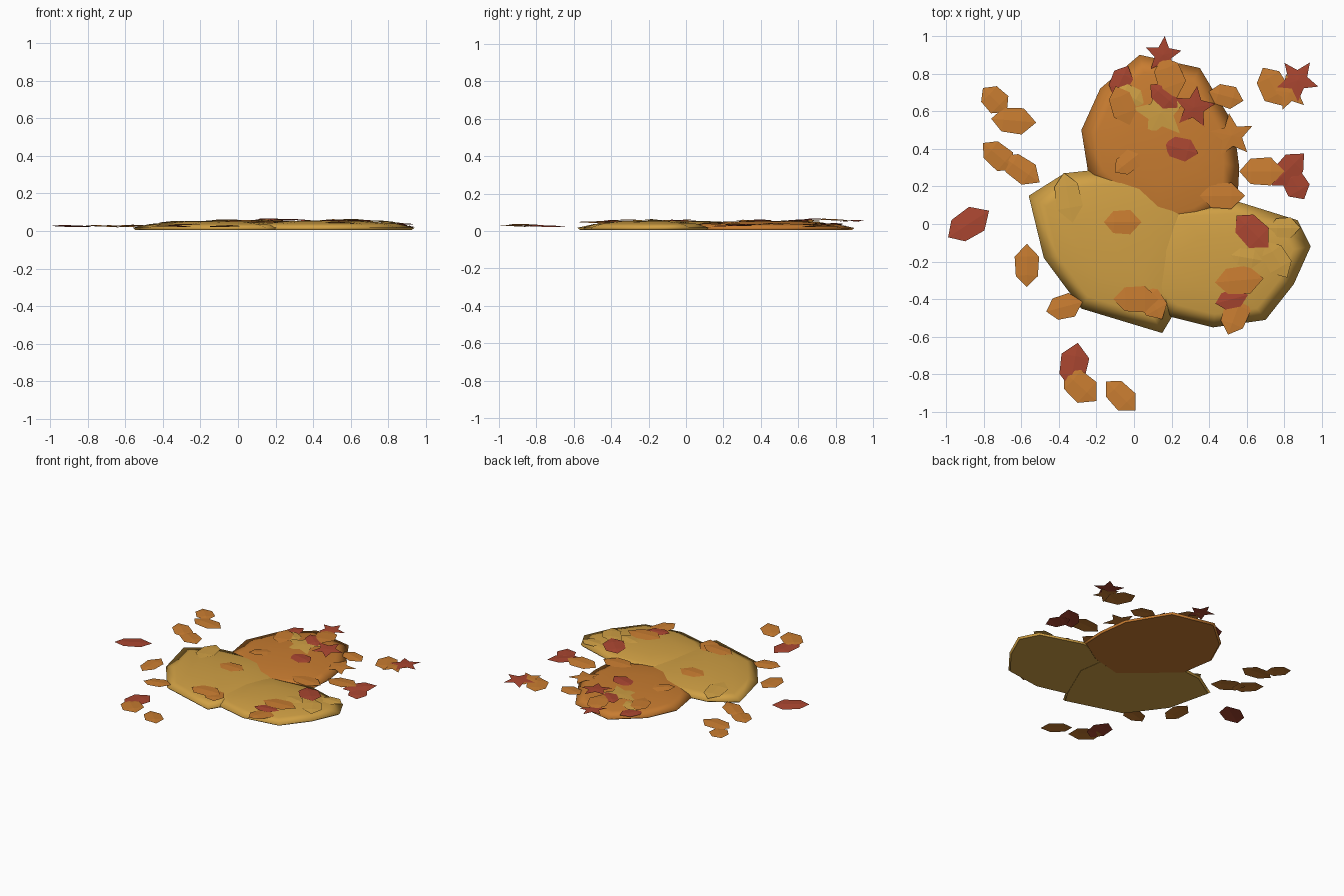
import bpy, bmesh, math, random
from mathutils import Vector
from mathutils.bvhtree import BVHTree

if "Cube" in bpy.data.objects:
    bpy.data.objects.remove(bpy.data.objects["Cube"])

random.seed(4)


def material(name, rgb):
    m = bpy.data.materials.new(name)
    m.diffuse_color = (*rgb, 1)
    m.use_nodes = True
    m.node_tree.nodes["Principled BSDF"].inputs["Base Color"].default_value = m.diffuse_color
    return m


MATS = {
    "red": material("rust red", (0.40, 0.061, 0.030)),
    "orange": material("autumn orange", (0.578, 0.202, 0.030)),
    "yellow": material("golden yellow", (0.63, 0.35, 0.058)),
}
surfaces = []  # what later leaves come to rest on


def add_object(name, bm, colour, smooth=False):
    bmesh.ops.recalc_face_normals(bm, faces=bm.faces)
    surfaces.append(BVHTree.FromBMesh(bm))
    me = bpy.data.meshes.new(name)
    bm.to_mesh(me)
    bm.free()
    me.materials.append(MATS[colour])
    if smooth:
        for p in me.polygons:
            p.use_smooth = len(p.vertices) < 5
    ob = bpy.data.objects.new(name, me)
    bpy.context.collection.objects.link(ob)
    return ob


def ground(x, y):
    """Height of the pile under a point."""
    z = 0.022
    for tree in surfaces:
        hit = tree.ray_cast(Vector((x, y, 1)), Vector((0, 0, -1)))[0]
        if hit:
            z = max(z, hit.z)
    return z


def mound(name, colour, centre, outline, base):
    """Shallow dome with a polygonal outline and flat underside."""
    bm = bmesh.new()
    rings = []
    for scale, z in ((0.97, 0), (1, 0.012), (0.8, 0.032), (0.45, 0.046)):
        rings.append([bm.verts.new((centre[0] + (x - centre[0]) * scale,
                                    centre[1] + (y - centre[1]) * scale,
                                    base + z)) for x, y in outline])
    n = len(outline)
    for low, high in zip(rings, rings[1:]):
        for i in range(n):
            j = (i + 1) % n
            bm.faces.new((low[i], low[j], high[j], high[i]))
    top = bm.verts.new((*centre, base + 0.051))
    for i in range(n):
        bm.faces.new((rings[-1][i], rings[-1][(i + 1) % n], top))
    bm.faces.new(rings[0])
    add_object(name, bm, colour, smooth=True)


def place(bm, x, y, angle, tilt):
    """Turn a leaf, tilt it a little and rest it on the pile."""
    c, s = math.cos(math.radians(angle)), math.sin(math.radians(angle))
    tx, ty = random.uniform(-tilt, tilt), random.uniform(-tilt, tilt)
    points = []
    for v in bm.verts:
        px, py, pz = v.co
        v.co = (x + px * c - py * s, y + px * s + py * c, pz + px * tx + py * ty)
        points.append(v)
    heights = [ground(x + (v.co.x - x) * 0.6, y + (v.co.y - y) * 0.6) for v in points]
    lift = 0.75 * max(heights) + 0.25 * sum(heights) / len(heights) + 0.005
    for v in points:
        v.co.z = min(max(v.co.z + lift, 0.015), 0.078)


def oval_leaf(colour, x, y, length, angle, width=0.13):
    """Six-sided leaf folded gently along its midrib."""
    bm = bmesh.new()
    h, w = length / 2, width / 2
    tip, stem = bm.verts.new((h, 0, -0.003)), bm.verts.new((-h, 0, -0.003))
    mid = [bm.verts.new((k * h, 0, 0.003)) for k in (-0.45, 0.4)]
    for side in (1, -1):
        a = bm.verts.new((-0.5 * h, side * w * 0.9, -0.002))
        b = bm.verts.new((0.4 * h, side * w, -0.002))
        bm.faces.new((stem, mid[0], a))
        bm.faces.new((mid[0], mid[1], b, a))
        bm.faces.new((mid[1], tip, b))
    place(bm, x, y, angle, 0.05)
    bmesh.ops.recalc_face_normals(bm, faces=bm.faces)
    if sum(f.normal.z for f in bm.faces) < 0:
        bmesh.ops.reverse_faces(bm, faces=bm.faces)
    add_object(colour + "_oval_leaf", bm, colour)


def star_leaf(colour, x, y, radius, angle):
    """Five-pointed leaf with a raised middle."""
    bm = bmesh.new()
    centre = bm.verts.new((0, 0, 0.003))
    rim = []
    for i in range(10):
        r = radius * (0.47 if i % 2 else 1)
        a = i * math.pi / 5
        rim.append(bm.verts.new((r * math.cos(a), r * math.sin(a), 0 if i % 2 else -0.003)))
    for i in range(10):
        bm.faces.new((centre, rim[i], rim[(i + 1) % 10]))
    place(bm, x, y, angle, 0.05)
    add_object(colour + "_star_leaf", bm, colour)


# Three overlapping mounds
mound("back_mound", "orange", (0.15, 0.43),
      [(0.03, 0.90), (-0.18, 0.72), (-0.28, 0.50), (-0.24, 0.25), (0.12, -0.06),
       (0.36, 0.0), (0.55, 0.12), (0.56, 0.30), (0.53, 0.53), (0.35, 0.83)], 0.004)
mound("left_mound", "yellow", (-0.10, -0.13),
      [(-0.37, 0.27), (-0.56, 0.15), (-0.48, -0.18), (-0.28, -0.45), (0.15, -0.58),
       (0.21, -0.48), (0.34, -0.18), (0.30, 0.10), (0.08, 0.32)], 0.005)
mound("right_mound", "yellow", (0.47, -0.20),
      [(0.55, 0.12), (0.20, 0.10), (0.0, -0.12), (0.04, -0.38), (0.18, -0.49), (0.42, -0.55),
       (0.70, -0.51), (0.85, -0.32), (0.94, -0.12), (0.87, 0.02)], 0.006)

# Loose leaves around the mounds: x, y, length, angle, width
for leaf in ((-0.74, 0.66, 0.18, -45), (-0.64, 0.55, 0.24, -5, 0.14),
             (-0.72, 0.36, 0.22, -40), (-0.60, 0.29, 0.24, -35),
             (-0.57, -0.22, 0.23, 90), (-0.37, -0.44, 0.20, 15)):
    oval_leaf("orange", *leaf)
oval_leaf("red", -0.88, 0.0, 0.26, 33, 0.15)
oval_leaf("red", -0.32, -0.75, 0.24, 80, 0.15)
oval_leaf("orange", -0.285, -0.865, 0.23, -42, 0.15)
oval_leaf("orange", -0.07, -0.915, 0.22, -45)
oval_leaf("red", 0.86, 0.21, 0.18, -60)
oval_leaf("red", 0.82, 0.29, 0.24, 45)
oval_leaf("orange", 0.68, 0.28, 0.24, 0, 0.15)
oval_leaf("orange", 0.74, 0.73, 0.23, -62, 0.15)
star_leaf("orange", 0.83, 0.70, 0.10, 30)
star_leaf("red", 0.87, 0.765, 0.115, 55)

# Leaves on the left and right mounds
oval_leaf("yellow", -0.35, 0.14, 0.27, -80, 0.14)
oval_leaf("orange", -0.06, 0.01, 0.20, 0)
oval_leaf("orange", 0.10, -0.42, 0.20, -60)
oval_leaf("orange", 0.01, -0.40, 0.24, 0, 0.14)
oval_leaf("yellow", 0.80, -0.02, 0.17, 0, 0.11)
oval_leaf("yellow", 0.60, -0.18, 0.17, -10, 0.10)
oval_leaf("yellow", 0.76, -0.19, 0.22, -60)
oval_leaf("red", 0.63, -0.04, 0.24, -45, 0.15)
oval_leaf("orange", 0.54, -0.48, 0.23, 70, 0.14)
oval_leaf("red", 0.52, -0.40, 0.18, 15, 0.10)
oval_leaf("orange", 0.56, -0.30, 0.26, 5, 0.15)

# Leaves on the back mound
oval_leaf("red", -0.07, 0.76, 0.18, 65, 0.11)
star_leaf("yellow", 0.14, 0.59, 0.15, 170)
oval_leaf("yellow", -0.02, 0.68, 0.17, -30, 0.11)
oval_leaf("orange", -0.06, 0.63, 0.22, -70)
oval_leaf("red", 0.16, 0.68, 0.19, -40, 0.11)
oval_leaf("orange", 0.19, 0.78, 0.23, -70, 0.15)
oval_leaf("orange", -0.03, 0.33, 0.18, 38, 0.11)
oval_leaf("red", 0.25, 0.40, 0.19, -15, 0.12)
oval_leaf("orange", 0.47, 0.15, 0.24, 0, 0.14)
oval_leaf("orange", 0.49, 0.68, 0.19, -15, 0.12)
star_leaf("orange", 0.52, 0.47, 0.12, 25)
star_leaf("red", 0.32, 0.62, 0.115, 82)
star_leaf("red", 0.155, 0.90, 0.10, 85)
